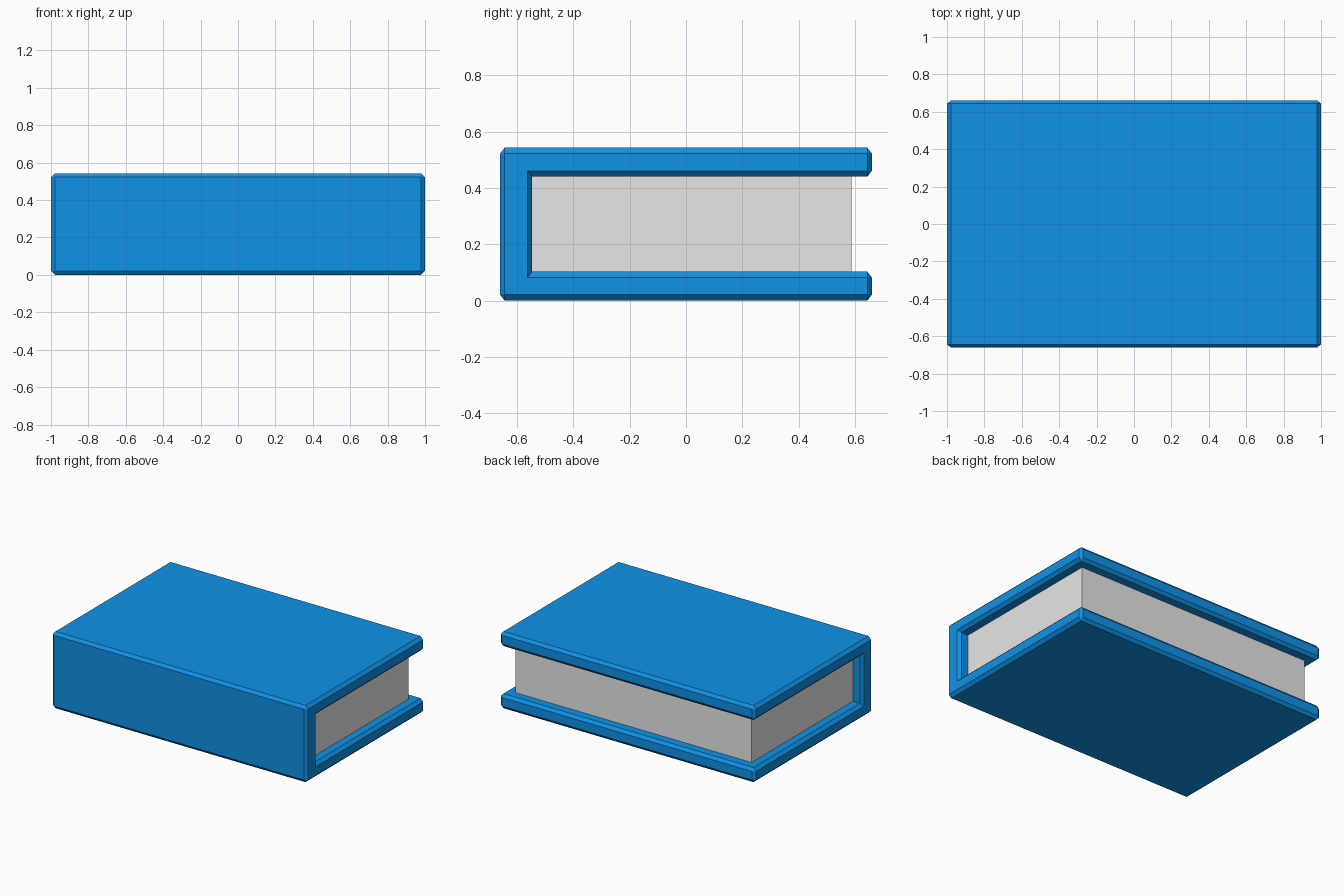
import bpy, bmesh

if "Cube" in bpy.data.objects:
    bpy.data.objects.remove(bpy.data.objects["Cube"])

def material(name, rgb):
    m = bpy.data.materials.new(name)
    m.diffuse_color = (*rgb, 1)
    m.use_nodes = True
    m.node_tree.nodes["Principled BSDF"].inputs["Base Color"].default_value = m.diffuse_color
    return m

def extrude_profile(name, profile, half_x, mat, bevel=0, y_scale=1):
    """Extrude a (y, z) profile along x, chamfering its convex edges."""
    bm = bmesh.new()
    face = bm.faces.new([bm.verts.new((-half_x, y / y_scale, z)) for y, z in profile])
    ext = bmesh.ops.extrude_face_region(bm, geom=[face])
    moved = [v for v in ext["geom"] if isinstance(v, bmesh.types.BMVert)]
    bmesh.ops.translate(bm, verts=moved, vec=(2 * half_x, 0, 0))
    bmesh.ops.recalc_face_normals(bm, faces=bm.faces[:])
    bm.normal_update()
    if bevel:
        edges = [e for e in bm.edges if e.is_convex]
        bmesh.ops.bevel(bm, geom=edges, offset=bevel, offset_type='OFFSET',
                        segments=1, profile=0.5, affect='EDGES')
    bmesh.ops.scale(bm, vec=(1, y_scale, 1), verts=bm.verts[:])
    mesh = bpy.data.meshes.new(name)
    bm.to_mesh(mesh)
    bm.free()
    mesh.materials.append(mat)
    obj = bpy.data.objects.new(name, mesh)
    bpy.context.collection.objects.link(obj)
    return obj

blue = material("cover blue", (0.005, 0.29, 0.8))
paper = material("paper white", (0.8, 0.8, 0.8))

# Cover: C-shaped section, two boards joined by the spine at the front
Y, H, LOW, HIGH, SPINE = 0.66, 0.543, 0.103, 0.44, -0.546
extrude_profile("cover",
                [(-Y, 0), (Y, 0), (Y, LOW), (SPINE, LOW),
                 (SPINE, HIGH), (Y, HIGH), (Y, H), (-Y, H)],
                1.0, blue, bevel=0.021, y_scale=0.78)

# Page block held between the boards
extrude_profile("pages",
                [(SPINE, LOW), (0.587, LOW), (0.587, HIGH), (SPINE, HIGH)],
                0.925, paper)
